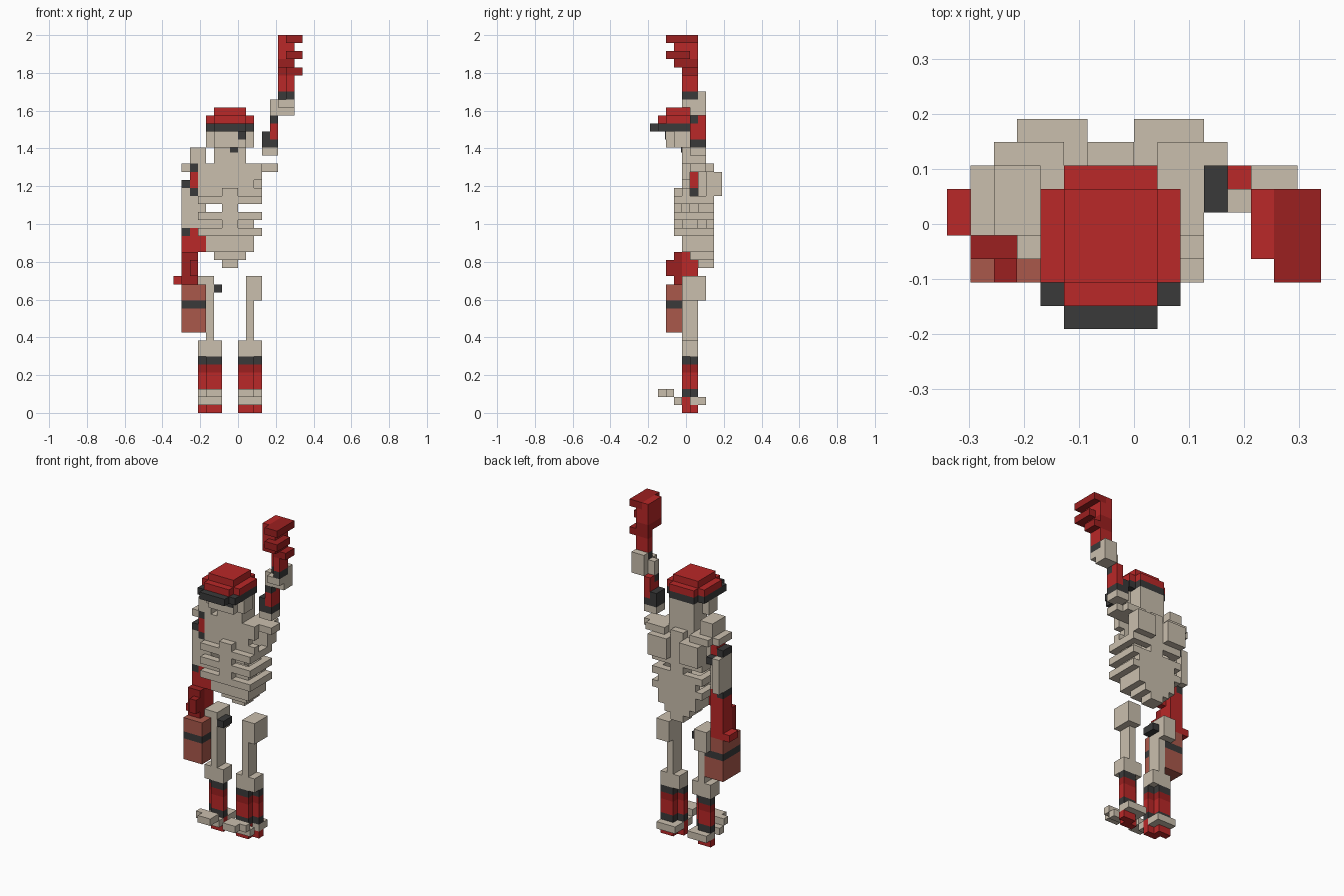
import bpy, bmesh
from mathutils import Matrix, Vector

cube = bpy.data.objects.get("Cube")
if cube:
    bpy.data.objects.remove(cube, do_unlink=True)

U = 2 / 47          # size of one block
MID = -1            # body symmetry line, in blocks


def material(name, rgb):
    m = bpy.data.materials.new(name)
    m.use_nodes = True
    m.diffuse_color = (*rgb, 1)
    m.node_tree.nodes["Principled BSDF"].inputs["Base Color"].default_value = (*rgb, 1)
    return m


BONE = material("bone", (0.59, 0.52, 0.42))
RED = material("red", (0.49, 0.021, 0.021))
DARK_RED = material("dark red", (0.33, 0.014, 0.014))
DARK = material("charcoal", (0.042, 0.042, 0.042))
BROWN = material("brown leather", (0.40, 0.098, 0.07))


def part(name, mat, *boxes):
    """Blocks given as x0, x1, y0, y1, z0, z1; y counts from the front."""
    bm = bmesh.new()
    for x0, x1, y0, y1, z0, z1 in boxes:
        centre = Vector(((x0 + x1) / 2, (y0 + y1) / 2 - 4.5, (z0 + z1) / 2)) * U
        size = Matrix.Diagonal(((x1 - x0) * U, (y1 - y0) * U, (z1 - z0) * U, 1))
        bmesh.ops.create_cube(bm, size=1, matrix=Matrix.Translation(centre) @ size)
    mesh = bpy.data.meshes.new(name)
    bm.to_mesh(mesh)
    bm.free()
    mesh.materials.append(mat)
    obj = bpy.data.objects.new(name, mesh)
    bpy.context.collection.objects.link(obj)


def flip(b):
    return (2 * MID - b[1], 2 * MID - b[0], *b[2:])


def both(*boxes):
    return [*boxes, *map(flip, boxes)]


def shaft(z0, z1):
    """Stepped boot section, turned slightly outward."""
    return [(0, 1, 4, 5, z0, z1), (1, 2, 4, 6, z0, z1), (2, 3, 5, 6, z0, z1)]


# Legs and feet
LEG = [
    ("boot_sole", RED, [*shaft(0, 1), (0, 2, 4, 5, 1, 2)]),
    ("foot", BONE, [(0, 3, 3, 4, 1, 2), (0, 3, 5, 7, 1, 2),
                    (0, 3, 2, 3, 2, 3), (0, 2, 1, 2, 2, 3)]),
    ("ankle_band", DARK, shaft(2, 3)),
    ("boot_shaft", RED, shaft(3, 5)),
    ("boot_upper", DARK_RED, shaft(5, 6)),
    ("boot_cuff", DARK, shaft(6, 7)),
    ("leg_bone", BONE, [(0, 3, 4, 6, 7, 9), (1, 2, 4, 6, 9, 14), (1, 3, 4, 7, 14, 17)]),
]
for name, mat, boxes in LEG:
    part("left_" + name, mat, *boxes)
    part("right_" + name, mat, *map(flip, boxes))
part("hip_clip", DARK, (-3, -2, 4, 6, 15, 16))

# Pelvis, spine and belly
part("pelvis", BONE, (-2, 0, 6, 8, 18, 19), (-3, 1, 5, 8, 19, 20), (-4, 2, 4, 8, 20, 22))
part("spine", BONE, (-2, 0, 6, 8, 22, 31))
part("breastbone", BONE, (-2, 0, 3, 4, 22, 28))

# Ribs: front, side and back pieces, mirrored
for i, (z0, z1) in enumerate([(22, 23), (24, 25), (26, 27)]):
    part(f"rib_{i + 1}", BONE, *both((0, 3, 3, 4, z0, z1), (2, 3, 4, 8, z0, z1),
                                     (0, 2, 7, 8, z0, z1)))
part("rib_backing", BONE, *both((-1, 2, 4, 6, 23, 24), (0, 2, 7, 8, 23, 24)))
part("chest", BONE, *both((-1, 3, 4, 5, 27, 28), (-1, 2, 4, 5, 28, 29), (-1, 3, 4, 5, 29, 30)))
part("shoulder_blades", BONE, *both((0, 3, 7, 9, 27, 30), (1, 4, 7, 8, 30, 31)))
part("collar_bones", BONE, *both((-1, 3, 4, 7, 30, 31)), (3, 5, 5, 7, 30, 31))

# Neck and skull
part("neck", BONE, (-3, 1, 4, 7, 31, 33))
part("mouth", DARK, (-1, 0, 3.9, 4, 32.4, 33))
part("skull", BONE, (-3, 1, 2, 7, 33, 35), *both((1, 2, 3, 5, 33, 35)))
part("eye", DARK, (0, 1, 1.9, 2, 34, 35))

# Cap
part("cap_band", DARK, (-4, 2, 1, 6, 35, 36), (-3, 1, 6, 7, 35, 36), (-3, 1, 0, 1, 35, 36))
part("cap_crown", RED, (-4, 2, 2, 6, 36, 37), (-3, 1, 6, 7, 36, 37),
     (-3, 1, 1, 2, 36, 37), (-3, 1, 2, 6, 37, 38))

# Raised left arm
part("left_elbow", BONE, (3, 5, 5, 7, 32, 33))
part("left_sleeve_cuff", DARK, (3, 4, 5, 7, 33, 35), (4, 5, 5, 7, 33, 34),
     (4, 5, 5, 6, 36, 37))
part("left_sleeve", RED, (4, 5, 5, 7, 34, 36), (4, 5, 6, 7, 36, 37))
part("left_forearm", BONE, (4, 5, 5, 6, 37, 39), (5, 7, 5, 7, 37, 38),
     (5, 7, 4, 7, 38, 39), (5, 7, 6, 7, 39, 40))
part("left_glove_cuff", DARK, (5, 6, 5, 6, 39, 40), (6, 7, 4, 6, 39, 40))
part("left_glove", RED, (5, 6, 5, 6, 40, 42), (6, 7, 4, 6, 40, 42),
     (5, 7, 3, 6, 44, 46), (5, 6, 3, 6, 46, 47))
part("left_glove_band", DARK_RED, (5, 6, 5, 6, 42, 43), (6, 7, 4, 6, 42, 43),
     (5, 7, 3, 6, 43, 44))
part("left_fingers", DARK_RED, (6, 8, 2, 6, 46, 47), (6, 8, 2, 3, 44, 45),
     (7, 8, 3, 5, 44, 45), (7, 8, 4, 6, 42, 43))

# Lowered right arm
part("right_shoulder", BONE, (-6, -4, 4, 7, 31, 33), (-5, -4, 4, 5, 28, 30),
     (-7, -6, 4, 7, 30, 31), (-6, -5, 5, 7, 30, 31))
part("right_sleeve", RED, (-6, -5, 4, 6, 28, 30))
part("right_sleeve_cuff", DARK, (-6, -5, 4, 5, 30, 31), (-7, -6, 4, 6, 28, 29),
     (-6, -5, 4, 7, 27, 28))
part("right_forearm", BONE, (-7, -6, 4, 7, 23, 28), (-6, -5, 4, 6, 23, 27),
     (-5, -4, 4, 5, 23, 27))
part("right_glove_cuff", DARK, (-7, -6, 4, 6, 22, 23))
part("right_glove", RED, (-6, -5, 4, 6, 20, 23), (-5, -4, 4, 5, 20, 23),
     (-7, -6, 4, 6, 20, 22), (-7, -5, 4, 6, 16, 20), (-8, -7, 4, 6, 16, 17))
part("right_fingers", DARK_RED, (-7, -5, 3, 4, 16, 20), (-6, -5, 2, 3, 17, 19))

# Case with strap
part("case", BROWN, (-7, -4, 2, 6, 10, 13), (-7, -4, 2, 6, 14, 16))
part("case_strap", DARK, (-7, -4, 2, 6, 13, 14))
